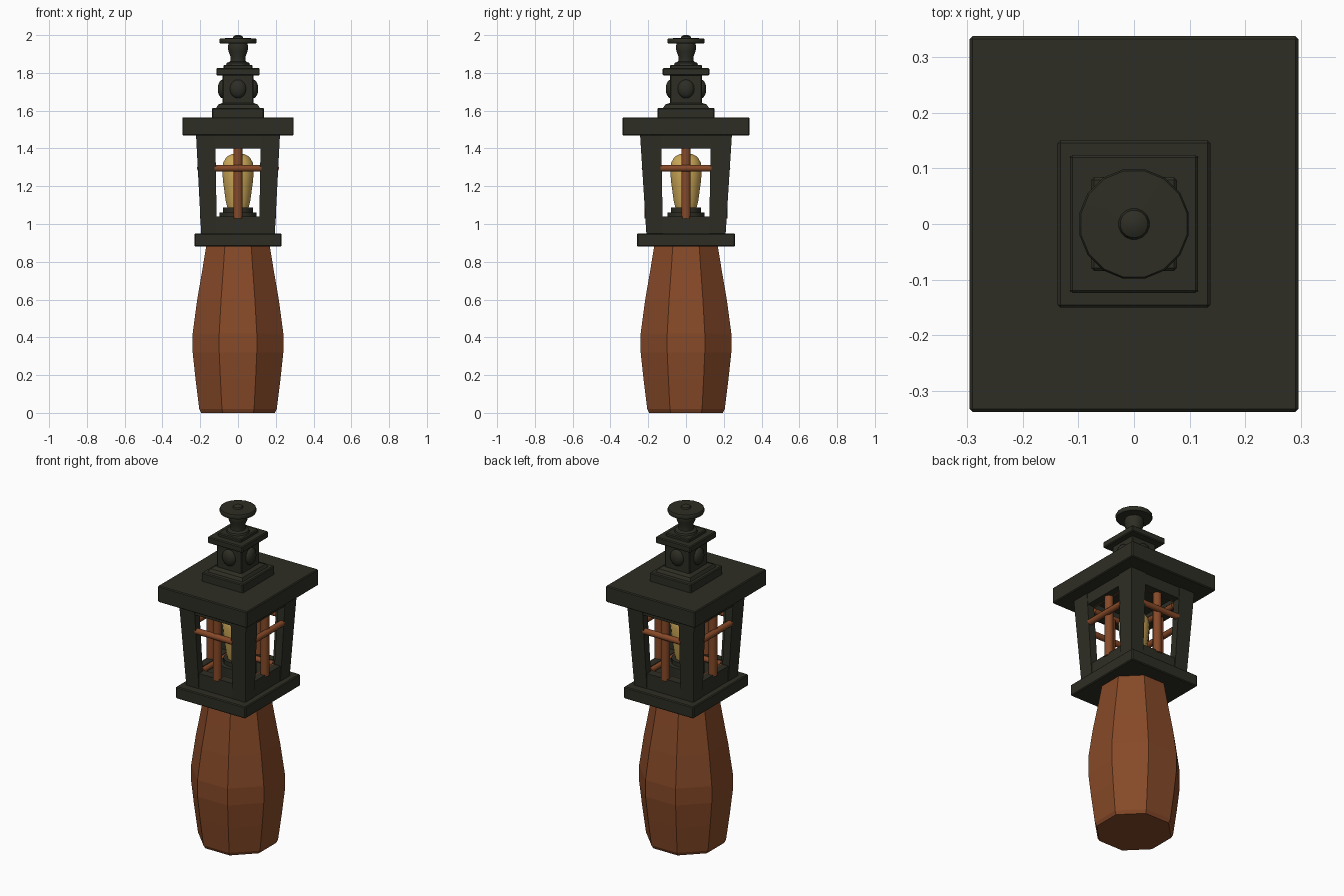
import bpy, bmesh, math
from mathutils import Matrix

if "Cube" in bpy.data.objects:
    bpy.data.objects.remove(bpy.data.objects["Cube"])


def material(name, rgb):
    m = bpy.data.materials.new(name)
    m.diffuse_color = (*rgb, 1)
    m.use_nodes = True
    m.node_tree.nodes["Principled BSDF"].inputs["Base Color"].default_value = m.diffuse_color
    return m


IRON = material("dark iron", (0.027, 0.027, 0.018))
WOOD = material("red brown wood", (0.24, 0.067, 0.021))
GLOW = material("warm yellow", (0.62, 0.40, 0.10))


def finish(name, bm, mat, bevel=0, smooth=False):
    bmesh.ops.recalc_face_normals(bm, faces=bm.faces)
    me = bpy.data.meshes.new(name)
    bm.to_mesh(me)
    bm.free()
    ob = bpy.data.objects.new(name, me)
    bpy.context.collection.objects.link(ob)
    me.materials.append(mat)
    if bevel:
        mod = ob.modifiers.new("bevel", 'BEVEL')
        mod.width, mod.segments = bevel, 1
    if smooth:
        bpy.ops.object.select_all(action='DESELECT')
        ob.select_set(True)
        bpy.context.view_layer.objects.active = ob
        bpy.ops.object.shade_smooth_by_angle(angle=math.radians(40))
    return ob


def loft(name, rings, mat, bevel=0, smooth=False):
    """Skin a list of equal-length point rings and cap both ends."""
    bm = bmesh.new()
    vs = [[bm.verts.new(p) for p in r] for r in rings]
    n = len(rings[0])
    for a, b in zip(vs, vs[1:]):
        for i in range(n):
            j = (i + 1) % n
            bm.faces.new((a[i], a[j], b[j], b[i]))
    bm.faces.new(vs[0])
    bm.faces.new(vs[-1])
    return finish(name, bm, mat, bevel, smooth)


def rect(x, y, z):
    return [(-x, -y, z), (x, -y, z), (x, y, z), (-x, y, z)]


def slab(name, x, y, z0, z1, mat=IRON, bevel=0.005):
    return loft(name, [rect(x, y, z0), rect(x, y, z1)], mat, bevel)


def lathe(name, profile, n, mat, smooth=True):
    rings = []
    for r, z in profile:
        rings.append([(r * math.cos(t), r * math.sin(t), z)
                      for t in ((i + 0.5) * math.tau / n for i in range(n))])
    return loft(name, rings, mat, smooth=smooth)


def box(name, x0, x1, y0, y1, z0, z1, mat):
    return loft(name, [[(x0, y0, z), (x1, y0, z), (x1, y1, z), (x0, y1, z)]
                       for z in (z0, z1)], mat)


def bar(name, p, axis, length, r, mat):
    bm = bmesh.new()
    rot = Matrix.Rotation(math.pi / 2, 4, 'Y' if axis == 'X' else 'X') if axis != 'Z' else Matrix()
    bmesh.ops.create_cone(bm, cap_ends=True, segments=10, radius1=r, radius2=r,
                          depth=length, matrix=Matrix.Translation(p) @ rot)
    return finish(name, bm, mat, smooth=True)


# Eight-sided wooden handle (radii given across the flats)
k = 1 / math.cos(math.pi / 8)
lathe("handle", [(r * k, z) for r, z in (
    (0.195, 0), (0.205, 0.02), (0.225, 0.18), (0.24, 0.32), (0.24, 0.42),
    (0.216, 0.6), (0.19, 0.75), (0.168, 0.885))], 8, WOOD, smooth=False)

# Base plate, cage floor and overhanging roof slab
slab("base_plate", 0.23, 0.26, 0.88, 0.95)
slab("cage_floor", 0.19, 0.205, 0.95, 1.0)
slab("roof", 0.295, 0.337, 1.468, 1.565)

# Cage corner posts, L-shaped and flaring upward
T = 0.045
for sx in (-1, 1):
    for sy in (-1, 1):
        rings = []
        for X, Y, w, v, z in ((0.195, 0.21, 0.112, 0.122, 0.95),
                              (0.222, 0.243, 0.12, 0.132, 1.47)):
            pts = [(X, Y), (w, Y), (w, Y - T), (X - T, Y - T), (X - T, v), (X, v)]
            rings.append([(sx * a, sy * b, z) for a, b in pts])
        loft("corner_post", rings, IRON)

# Window rails and wooden grilles on all four sides
for s in (-1, 1):
    for nm, z0, z1, X, Y in (("sill", 0.95, 1.04, 0.193, 0.208),
                             ("lintel", 1.40, 1.47, 0.217, 0.237)):
        ys = sorted((s * (Y - T), s * Y))
        xs = sorted((s * (X - T), s * X))
        box("front_back_" + nm, -0.125, 0.125, *ys, z0, z1, IRON)
        box("side_" + nm, *xs, -0.135, 0.135, z0, z1, IRON)
        # thin wooden strips hidden behind the rails
        zc = z1 - 0.018 if nm == "sill" else z0 + 0.018
        bar("inner_strip", (0, s * (Y - T - 0.005), zc), 'X', 0.25, 0.016, WOOD)
        bar("inner_strip", (s * (X - T - 0.005), 0, zc), 'Y', 0.27, 0.016, WOOD)
    bar("front_back_upright", (0, s * 0.195, 1.22), 'Z', 0.38, 0.025, WOOD)
    bar("side_upright", (s * 0.178, 0, 1.22), 'Z', 0.38, 0.025, WOOD)
    bar("front_back_crossbar", (0, s * 0.217, 1.295), 'X', 0.25, 0.018, WOOD)
    bar("side_crossbar", (s * 0.2, 0, 1.295), 'Y', 0.27, 0.018, WOOD)

# Bulb and its stepped holder
lathe("bulb_holder", [(0.1, 1.0), (0.1, 1.06), (0.08, 1.062), (0.08, 1.087)], 16, IRON)
lathe("bulb", [(0.055, 1.08), (0.066, 1.12), (0.08, 1.22), (0.086, 1.29),
               (0.08, 1.325), (0.062, 1.355), (0.035, 1.37), (0.01, 1.375)], 16, GLOW)

# Stepped chimney with a round boss on each face
slab("chimney_foot", 0.137, 0.15, 1.56, 1.615)
loft("chimney_step", [rect(0.118, 0.125, 1.61), rect(0.105, 0.11, 1.632),
                      rect(0.085, 0.088, 1.64)], IRON)
slab("chimney_block", 0.082, 0.084, 1.63, 1.79)
for a in range(4):
    ang = a * math.pi / 2
    bm = bmesh.new()
    bmesh.ops.create_uvsphere(
        bm, u_segments=14, v_segments=8, radius=1,
        matrix=Matrix.Rotation(ang, 4, 'Z') @ Matrix.Translation((0.08, 0, 1.715))
        @ Matrix.Diagonal((0.028, 0.045, 0.05, 1)))
    finish("chimney_boss", bm, IRON, smooth=True)
slab("chimney_cap", 0.115, 0.124, 1.787, 1.825)
slab("finial_foot", 0.077, 0.084, 1.82, 1.843)

# Turned finial: neck, disc and small top knob
lathe("finial", [(0.065, 1.84), (0.06, 1.853), (0.042, 1.86), (0.04, 1.885),
                 (0.052, 1.915), (0.055, 1.94), (0.05, 1.955), (0.098, 1.957),
                 (0.1, 1.962), (0.1, 1.978), (0.097, 1.983), (0.028, 1.984),
                 (0.025, 1.993), (0.012, 2.0)], 16, IRON)
